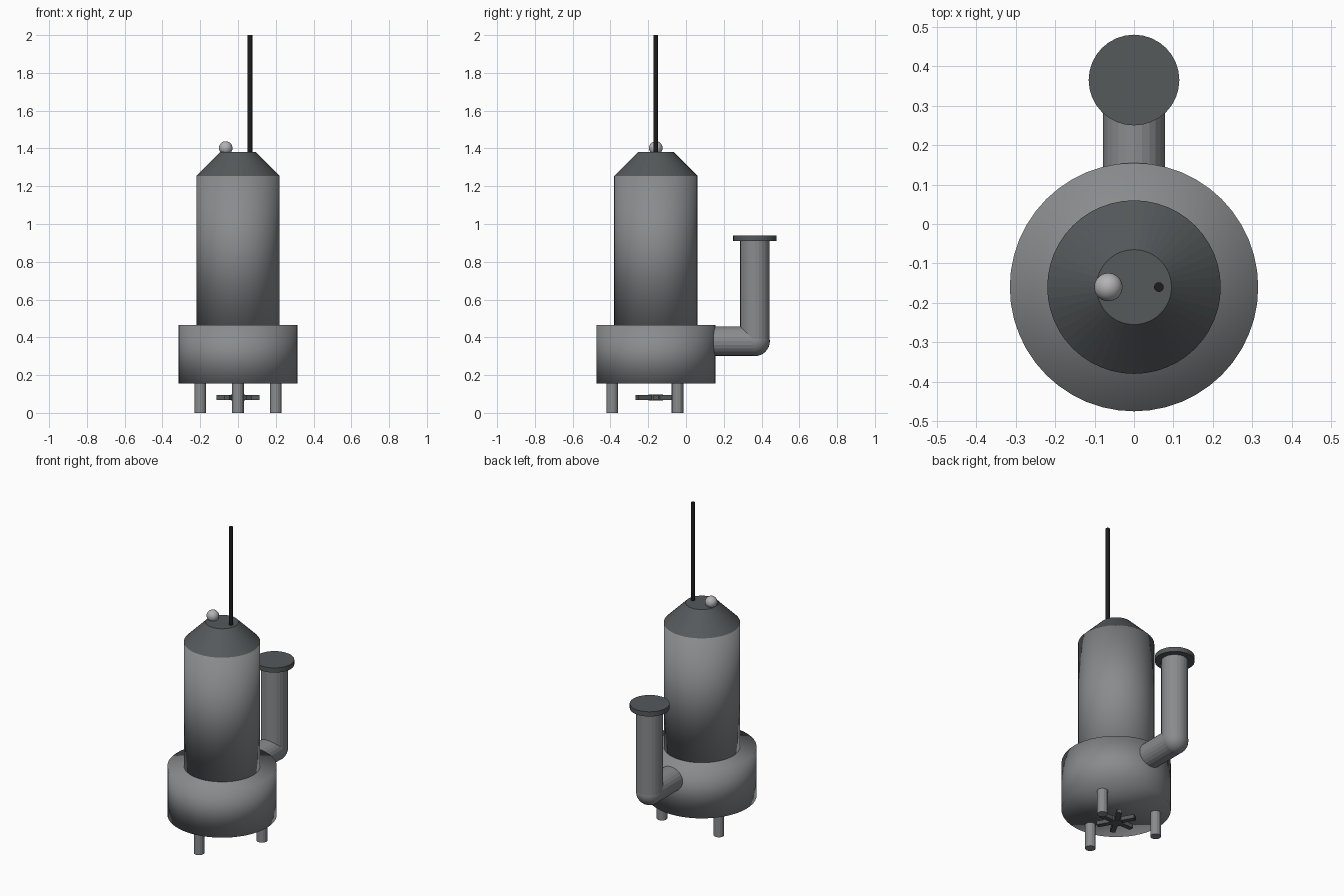
import bpy
from math import pi, cos, sin, radians

if "Cube" in bpy.data.objects:
    bpy.data.objects.remove(bpy.data.objects["Cube"])

AXIS_Y = -0.16   # pump centre line
PIPE_Y = 0.365   # riser centre line
PIPE_Z = 0.38


def material(name, r, g, b):
    m = bpy.data.materials.new(name)
    m.diffuse_color = (r, g, b, 1)
    m.use_nodes = True
    m.node_tree.nodes["Principled BSDF"].inputs["Base Color"].default_value = m.diffuse_color
    return m


CAST = material("cast_grey", 0.25, 0.26, 0.27)
DARK = material("dark_grey", 0.09, 0.1, 0.105)
BLACK = material("black_rubber", 0.012, 0.012, 0.012)
STEEL = material("steel", 0.45, 0.45, 0.46)


def finish(name, mat, smooth=False):
    ob = bpy.context.object
    ob.name = name
    ob.data.materials.append(mat)
    if smooth:
        bpy.ops.object.shade_smooth()
    return ob


def tube(name, mat, x, y, z0, z1, r0, r1=None, sides=32, smooth=False):
    bpy.ops.mesh.primitive_cone_add(
        vertices=sides, radius1=r0, radius2=r0 if r1 is None else r1,
        depth=z1 - z0, location=(x, y, (z0 + z1) / 2))
    return finish(name, mat, smooth)


def ball(name, mat, loc, r):
    bpy.ops.mesh.primitive_uv_sphere_add(segments=24, ring_count=16, radius=r, location=loc)
    return finish(name, mat, True)


# Pump casing, motor housing and tapered cap
tube("pump_casing", CAST, 0, AXIS_Y, 0.155, 0.465, 0.315, sides=48, smooth=True)
tube("motor_housing", CAST, 0, AXIS_Y, 0.46, 1.255, 0.22, sides=48, smooth=True)
tube("motor_cap", DARK, 0, AXIS_Y, 1.255, 1.38, 0.22, 0.095, sides=48)

# Cable and lifting knob
tube("power_cable", BLACK, 0.063, AXIS_Y, 1.37, 2.0, 0.0125, sides=12)
ball("lifting_knob", STEEL, (-0.065, AXIS_Y, 1.402), 0.036)

# Discharge pipe: outlet, elbow, riser, flange
bpy.ops.mesh.primitive_cylinder_add(
    vertices=24, radius=0.078, depth=PIPE_Y - 0.05,
    location=(0, (PIPE_Y + 0.05) / 2, PIPE_Z), rotation=(pi / 2, 0, 0))
finish("outlet_pipe", CAST)
ball("pipe_elbow", CAST, (0, PIPE_Y, PIPE_Z), 0.079)
tube("riser_pipe", CAST, 0, PIPE_Y, PIPE_Z, 0.915, 0.078, sides=24)
tube("pipe_flange", DARK, 0, PIPE_Y, 0.91, 0.94, 0.115)

# Three feet
for i, a in enumerate((30, 150, 270)):
    tube(f"foot_{i + 1}", CAST, 0.2309 * cos(radians(a)),
         AXIS_Y + 0.2309 * sin(radians(a)), 0, 0.16, 0.031, sides=16)

# Impeller: hub with six radial blades
tube("impeller_hub", DARK, 0, AXIS_Y, 0.066, 0.098, 0.038, sides=20)
for i in range(6):
    a = i * pi / 3
    bpy.ops.mesh.primitive_cube_add(
        size=1, location=(0.065 * cos(a), AXIS_Y + 0.065 * sin(a), 0.082), rotation=(0, 0, a))
    bpy.context.object.scale = (0.1, 0.03, 0.025)
    finish(f"impeller_blade_{i + 1}", DARK)
